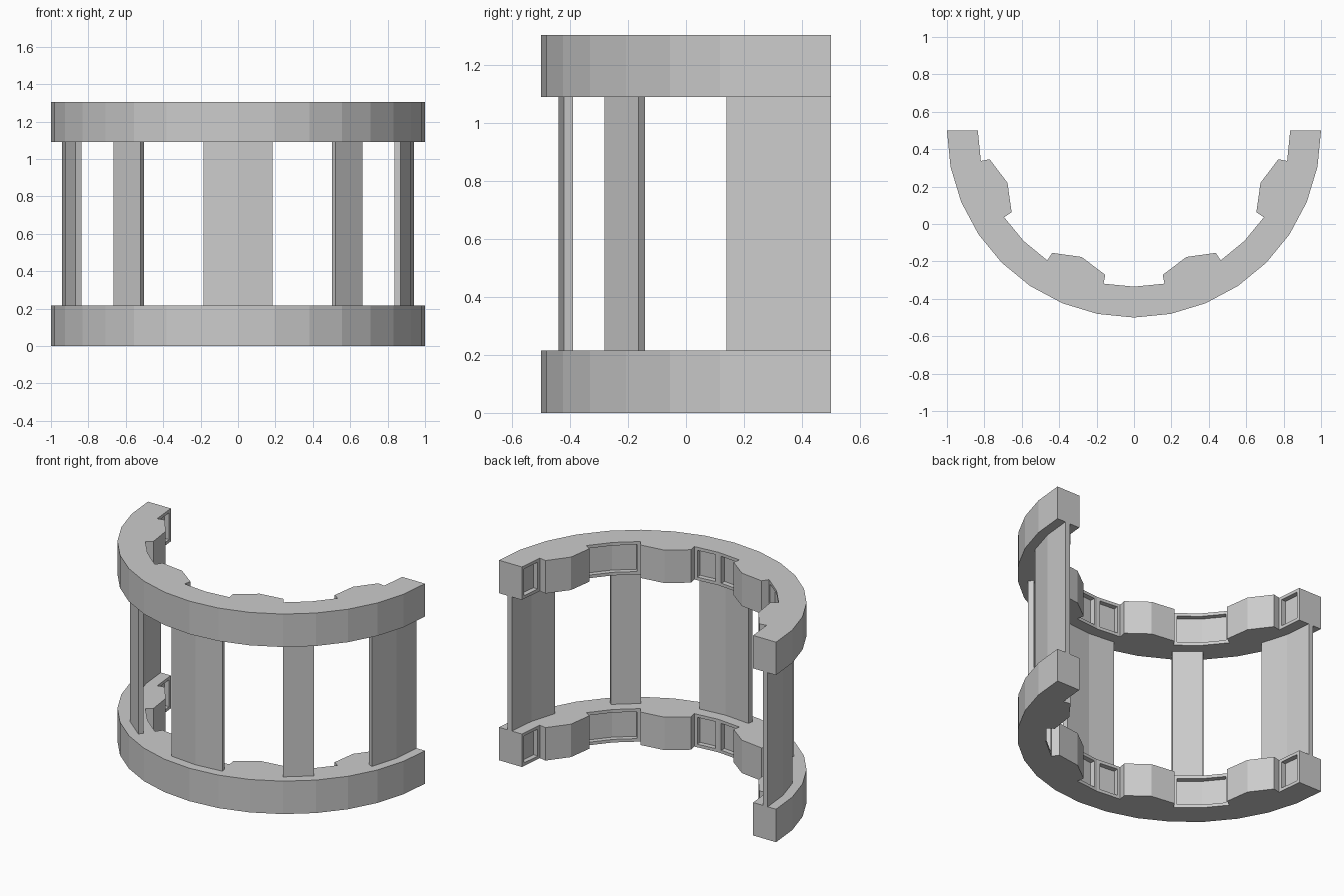
import bpy, bmesh
from math import sin, cos, radians

if "Cube" in bpy.data.objects:
    bpy.data.objects.remove(bpy.data.objects["Cube"])

STEP = 11.25            # degrees per facet, measured from the front centre
Z1, Z2, TOP = 0.215, 1.09, 1.305


def polar(k, r):
    """Point at facet step k and radius r around the arc centre (0, 0.5)."""
    a = radians(k * STEP)
    return (r * sin(a), 0.5 - r * cos(a))


def prism(bm, profile, z0, z1, open_edge=None):
    """Extrude a profile upward; returns the side faces by edge index."""
    lo = [bm.verts.new((x, y, z0)) for x, y in profile]
    hi = [bm.verts.new((x, y, z1)) for x, y in profile]
    n = len(profile)
    sides = {}
    for i in range(n):
        if i != open_edge:
            j = (i + 1) % n
            sides[i] = bm.faces.new((lo[i], lo[j], hi[j], hi[i]))
    bm.faces.new(lo[::-1])
    bm.faces.new(hi)
    return sides


def finish(bm, name, mirror):
    bm.normal_update()
    me = bpy.data.meshes.new(name)
    bm.to_mesh(me)
    bm.free()
    ob = bpy.data.objects.new(name, me)
    bpy.context.collection.objects.link(ob)
    if mirror:
        ob.modifiers.new("mirror", 'MIRROR')
    return ob


def half_ring(name, z0, z1):
    # right half: outer arc, then inner arc with two raised blocks
    inner = [(8, .835), (7, .835), (7, .787), (6, .732), (5, .787), (5, .835),
             (4, .835), (3, .835), (3, .787), (2, .732), (1, .787), (1, .835),
             (0, .835)]
    outer = [(k, 1.0) for k in range(9)]
    pts = [polar(k, r) for k, r in outer + inner]
    bm = bmesh.new()
    sides = prism(bm, pts, z0, z1, open_edge=len(pts) - 1)
    bm.normal_update()
    # framed recesses in the niches: end, diagonal pair, centre
    for group in ((9,), (14, 15), (20,)):
        faces = [sides[i] for i in group]
        bmesh.ops.inset_region(bm, faces=faces, thickness=0.02, depth=0,
                               use_boundary=True, use_even_offset=True)
        bmesh.ops.inset_region(bm, faces=faces, thickness=0.001, depth=-0.03,
                               use_boundary=True, use_even_offset=True)
    return finish(bm, name, True)


def column(name, k0, k1, mirror=True):
    ks = list(range(k0, k1 + 1))
    pts = [polar(k, .94) for k in ks] + [polar(k, .907) for k in reversed(ks)]
    bm = bmesh.new()
    prism(bm, pts, Z1, Z2)
    return finish(bm, name, mirror)


half_ring("lower_ring", 0, Z1)
half_ring("upper_ring", Z2, TOP)
column("centre_column", -1, 1, mirror=False)
column("side_columns", 3, 4)
column("end_columns", 6, 8)
